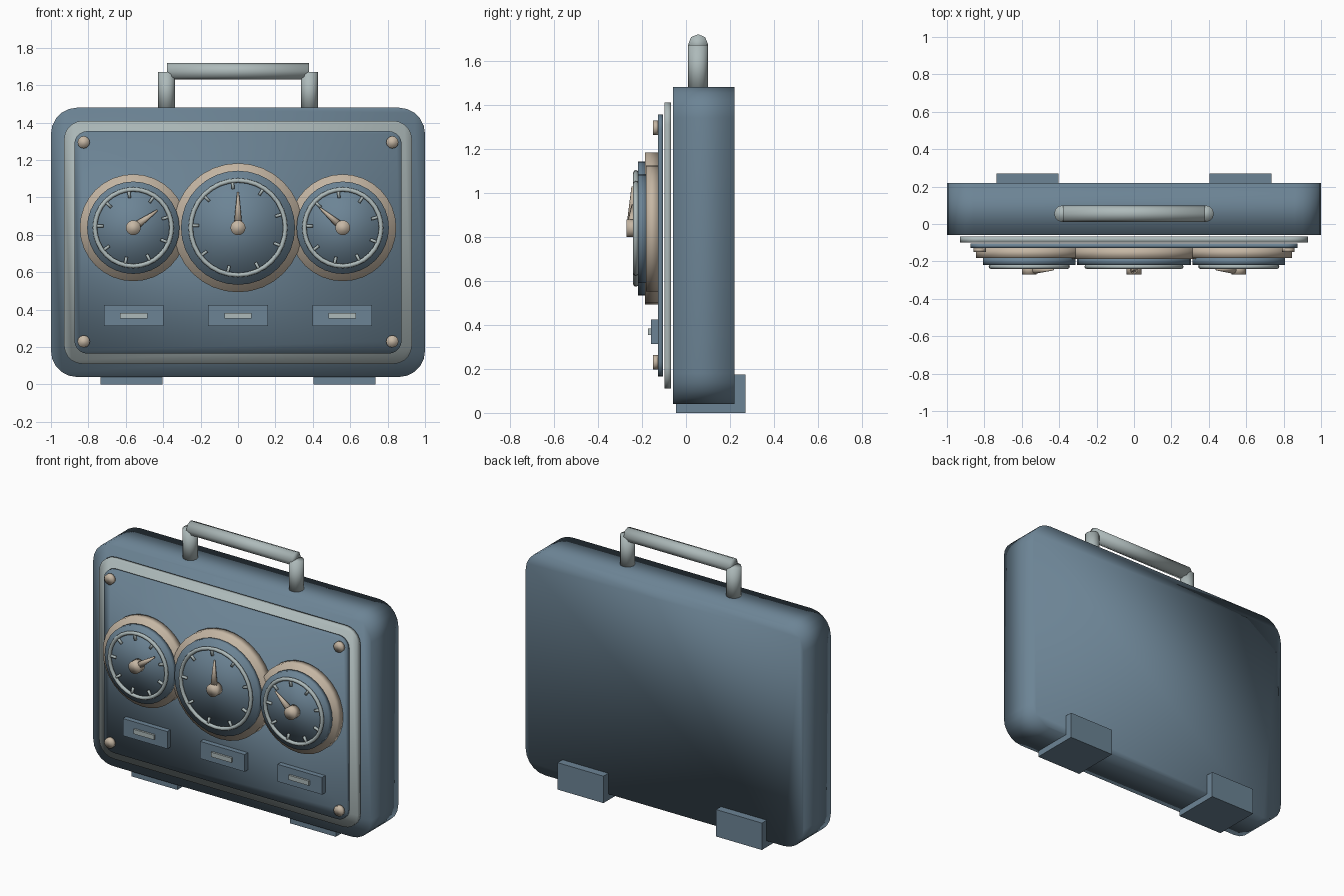
import bpy, bmesh
from math import sin, cos, pi, radians
from mathutils import Matrix, Vector

cube = bpy.data.objects.get("Cube")
if cube:
    bpy.data.objects.remove(cube)


def material(name, rgb):
    m = bpy.data.materials.new(name)
    m.use_nodes = True
    m.diffuse_color = (*rgb, 1)
    m.node_tree.nodes["Principled BSDF"].inputs["Base Color"].default_value = (*rgb, 1)
    return m


BLUE = material("slate blue", (0.15, 0.23, 0.30))
GREY = material("pale grey", (0.42, 0.49, 0.49))
TAN = material("warm tan", (0.56, 0.47, 0.37))


def finish(name, bm, mat, smooth):
    bmesh.ops.recalc_face_normals(bm, faces=bm.faces)
    mesh = bpy.data.meshes.new(name)
    bm.to_mesh(mesh)
    bm.free()
    for p in mesh.polygons:
        p.use_smooth = smooth
    mesh.materials.append(mat)
    ob = bpy.data.objects.new(name, mesh)
    bpy.context.collection.objects.link(ob)
    return ob


def box(name, mat, x, y, z):
    """Box from (min, max) ranges."""
    bm = bmesh.new()
    size = [b - a for a, b in (x, y, z)]
    mid = [(a + b) / 2 for a, b in (x, y, z)]
    bmesh.ops.create_cube(bm, size=1, matrix=Matrix.Translation(mid) @ Matrix.Diagonal((*size, 1)))
    return finish(name, bm, mat, False)


def rod(name, mat, a, b, r1, r2=None, sides=32):
    """Smooth cylinder or cone between two points."""
    a, b = Vector(a), Vector(b)
    d = b - a
    turn = Vector((0, 0, 1)).rotation_difference(d).to_matrix().to_4x4()
    bm = bmesh.new()
    bmesh.ops.create_cone(bm, cap_ends=True, segments=sides, radius1=r1,
                          radius2=r1 if r2 is None else r2, depth=d.length,
                          matrix=Matrix.Translation((a + b) / 2) @ turn)
    return finish(name, bm, mat, True)


def rounded_plate(name, mat, half_w, z0, z1, y0, y1, radius, steps=5):
    """Rounded rectangle extruded from y0 to y1."""
    bm = bmesh.new()
    corners = [(1, z1, 0), (-1, z1, 1), (-1, z0, 2), (1, z0, 3)]
    ring = []
    for sx, z, quarter in corners:
        cx = sx * (half_w - radius)
        cz = z - radius if z == z1 else z + radius
        for i in range(steps + 1):
            t = (quarter + i / steps) * pi / 2
            ring.append(bm.verts.new((cx + radius * cos(t), y0, cz + radius * sin(t))))
    face = bm.faces.new(ring)
    out = bmesh.ops.extrude_face_region(bm, geom=[face])["geom"]
    bmesh.ops.translate(bm, vec=(0, y1 - y0, 0),
                        verts=[v for v in out if isinstance(v, bmesh.types.BMVert)])
    return finish(name, bm, mat, True)


def hoop(name, mat, centre, major, minor, around=32, tube=8):
    """Torus facing the front."""
    bm = bmesh.new()
    rows = []
    for i in range(around):
        t = 2 * pi * i / around
        row = []
        for j in range(tube):
            p = 2 * pi * j / tube
            r = major + minor * cos(p)
            row.append(bm.verts.new(Vector(centre) + Vector((r * cos(t), minor * sin(p), r * sin(t)))))
        rows.append(row)
    for i in range(around):
        a, b = rows[i], rows[(i + 1) % around]
        for j in range(tube):
            k = (j + 1) % tube
            bm.faces.new((a[j], b[j], b[k], a[k]))
    return finish(name, bm, mat, True)


# Case, trim and front panel
rounded_plate("case", BLUE, 1.0, 0.04, 1.48, 0.22, -0.06, 0.14)
rounded_plate("trim_plate", GREY, 0.93, 0.11, 1.41, -0.068, -0.098, 0.1)
rounded_plate("front_panel", BLUE, 0.875, 0.165, 1.355, -0.105, -0.127, 0.07)

# Carry handle
rod("handle_bar", GREY, (-0.38, 0.055, 1.675), (0.38, 0.055, 1.675), 0.045, sides=8)

for side, sx in (("left", 1), ("right", -1)):
    rod(side + "_handle_post", GREY, (sx * 0.382, 0.055, 1.46), (sx * 0.382, 0.055, 1.672), 0.045, sides=12)
    x = sorted((sx * 0.405, sx * 0.735))
    box(side + "_foot", BLUE, x, (-0.045, 0.27), (0, 0.175))
    for level, z in (("lower", 0.23), ("upper", 1.295)):
        rod(f"{level}_{side}_rivet", TAN, (sx * 0.825, -0.125, z), (sx * 0.825, -0.15, z), 0.033, sides=12)


# Gauges: bezel, dial, ring, ticks, needle and hub
def gauge(name, x, bezel_r, dial_r, ring_r, front, needle_angle, needle_len):
    z = 0.838

    def polar(r, degrees, y):
        t = radians(degrees)
        return (x + r * cos(t), y, z + r * sin(t))

    rod(name + "_bezel", TAN, (x, -0.125, z), (x, front, z), bezel_r)
    rod(name + "_dial", BLUE, (x, -0.18, z), (x, -0.218, z), dial_r)
    hoop(name + "_ring", GREY, (x, -0.228, z), ring_r, 0.012)
    for i in range(9):
        a = 97 + 40 * i
        rod(f"{name}_tick_{i + 1}", GREY, polar(ring_r - 0.045, a, -0.227),
            polar(ring_r, a, -0.227), 0.009, sides=6)
    rod(name + "_needle", TAN, polar(0.02, needle_angle, -0.247),
        polar(needle_len, needle_angle, -0.243), 0.022, 0.005, sides=8)
    rod(name + "_hub", TAN, (x, -0.218, z), (x, -0.27, z), 0.04, sides=16)


gauge("right_gauge", -0.56, 0.286, 0.247, 0.205, -0.182, 36, 0.16)
gauge("centre_gauge", 0, 0.345, 0.305, 0.253, -0.187, 90, 0.19)
gauge("left_gauge", 0.56, 0.286, 0.247, 0.205, -0.182, 139, 0.16)

# Switch plates with a raised bar
for name, x in (("right", -0.557), ("centre", 0), ("left", 0.557)):
    box(name + "_switch_plate", BLUE, (x - 0.16, x + 0.16), (-0.16, -0.12), (0.313, 0.425))
    box(name + "_switch_bar", GREY, (x - 0.073, x + 0.073), (-0.173, -0.155), (0.353, 0.383))
